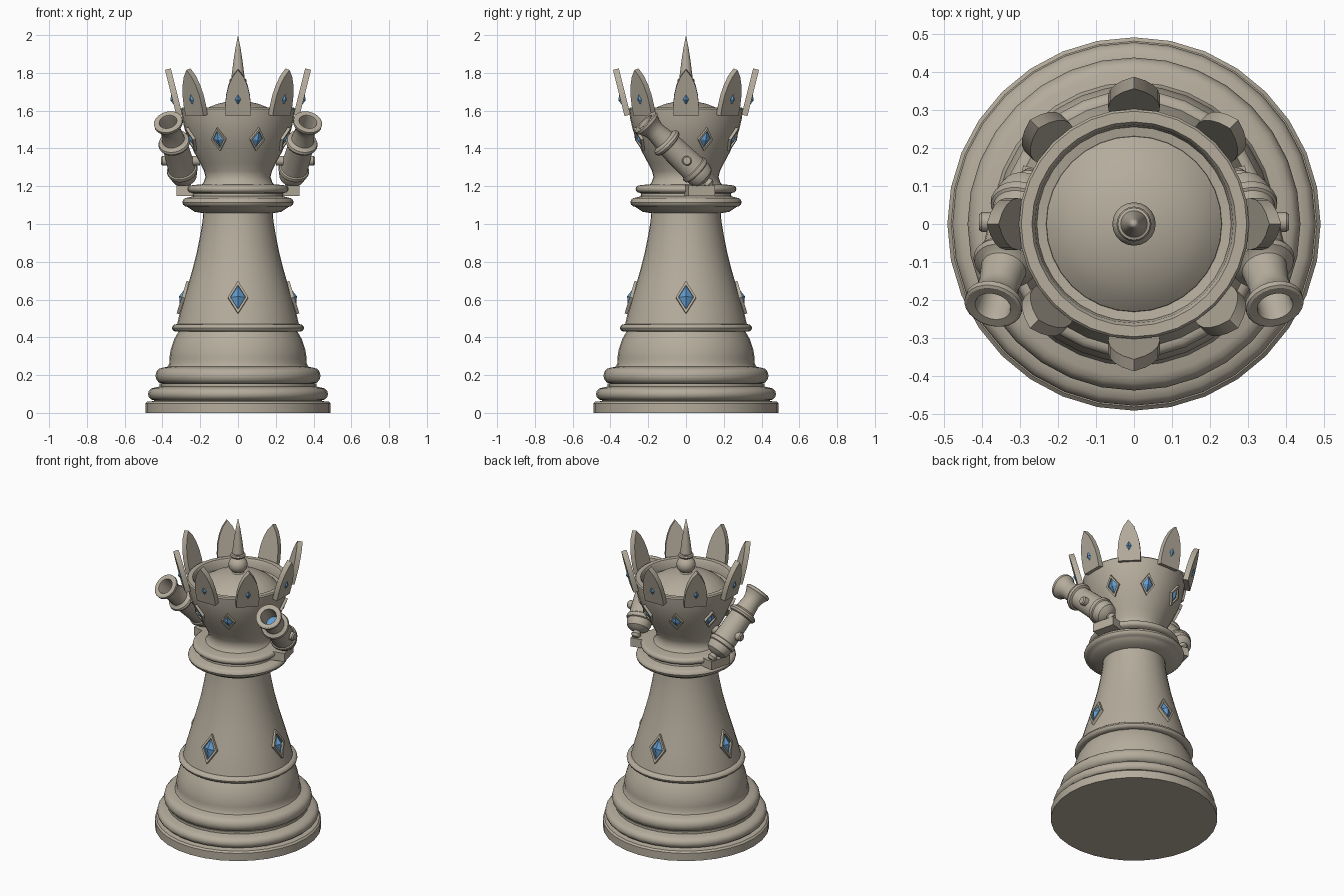
import bpy, bmesh, math
from mathutils import Matrix, Vector

if "Cube" in bpy.data.objects:
    bpy.data.objects.remove(bpy.data.objects["Cube"])


def material(name, rgb):
    m = bpy.data.materials.new(name)
    m.diffuse_color = (*rgb, 1)
    m.use_nodes = True
    m.node_tree.nodes["Principled BSDF"].inputs["Base Color"].default_value = m.diffuse_color
    return m


STONE = material("warm_grey_stone", (0.46, 0.415, 0.335))
BLUE = material("blue_gem", (0.12, 0.33, 0.62))


def finish(name, bm, mat, smooth=True, mirror=False):
    bmesh.ops.recalc_face_normals(bm, faces=bm.faces)
    me = bpy.data.meshes.new(name)
    bm.to_mesh(me)
    bm.free()
    ob = bpy.data.objects.new(name, me)
    bpy.context.collection.objects.link(ob)
    me.materials.append(mat)
    if mirror:
        ob.modifiers.new("mirror", 'MIRROR')
    if smooth:
        bpy.ops.object.select_all(action='DESELECT')
        ob.select_set(True)
        bpy.context.view_layer.objects.active = ob
        bpy.ops.object.shade_smooth_by_angle(angle=math.radians(35))
    return ob


def lathe(name, profile, mat=STONE, seg=32, M=Matrix(), mirror=False):
    """Revolve (radius, height) points round z, then move by M."""
    bm = bmesh.new()
    vs = [bm.verts.new((r, 0, z)) for r, z in profile]
    es = [bm.edges.new(p) for p in zip(vs, vs[1:])]
    bmesh.ops.spin(bm, geom=vs + es, cent=(0, 0, 0), axis=(0, 0, 1),
                   angle=2 * math.pi, steps=seg, use_duplicate=False)
    bmesh.ops.remove_doubles(bm, verts=bm.verts, dist=0.0005)
    bm.transform(M)
    return finish(name, bm, mat, True, mirror)


def bead(r, z, h, bulge, n=6):
    """Half-round moulding centred at height z."""
    return [(r + bulge * math.cos(a), z + h * math.sin(a))
            for a in (-math.pi / 2 + math.pi * i / n for i in range(n + 1))]


def surface_frame(az, r, z, tilt):
    """Matrix on the body: x sideways, y up the slope, z outward."""
    o, up = Vector((math.cos(az), math.sin(az), 0)), Vector((0, 0, 1))
    e = math.radians(tilt)
    n = o * math.cos(e) + up * math.sin(e)
    u = up * math.cos(e) - o * math.sin(e)
    M = Matrix((u.cross(n), u, n)).transposed().to_4x4()
    M.translation = o * r + up * z
    return M


def gem(name, M, w, h, depth):
    """Four-sided pointed gem."""
    bm = bmesh.new()
    rim = [bm.verts.new(p) for p in ((w, 0, 0), (0, h, 0), (-w, 0, 0), (0, -h, 0))]
    tip = bm.verts.new((0, 0, depth))
    bm.faces.new(rim)
    for i in range(4):
        bm.faces.new((rim[i], rim[(i + 1) % 4], tip))
    bm.transform(M)
    finish(name, bm, BLUE, False)


def setting(name, M, w, h, k, top):
    """Raised diamond frame with an open centre."""
    bm = bmesh.new()
    rings = []
    for s, z in ((1, -0.03), (1, top), (k, top), (k, -0.03)):
        rings.append([bm.verts.new((w * s * math.cos(a), h * s * math.sin(a), z))
                      for a in (0, math.pi / 2, math.pi, math.pi * 1.5)])
    for a, b in zip(rings, rings[1:]):
        for i in range(4):
            j = (i + 1) % 4
            bm.faces.new((a[i], a[j], b[j], b[i]))
    bm.transform(M)
    finish(name, bm, STONE, False)


# Stepped base
lathe("base", [(0, 0), (0.49, 0), (0.49, 0.05), (0.48, 0.06), (0.45, 0.062)]
      + bead(0.44, 0.10, 0.034, 0.037) + [(0.415, 0.14), (0.415, 0.155)]
      + bead(0.40, 0.197, 0.042, 0.037)
      + [(0.372, 0.245), (0.362, 0.265), (0.364, 0.29), (0.355, 0.34), (0.338, 0.39), (0.315, 0.43)]
      + bead(0.325, 0.45, 0.02, 0.025) + [(0.3, 0.47), (0, 0.47)])

# Tapering column
lathe("column", [(0.325, 0.46), (0.308, 0.53), (0.288, 0.6), (0.264, 0.68), (0.241, 0.76),
                 (0.218, 0.85), (0.2, 0.94), (0.187, 1.02), (0.182, 1.09)])

# Collar under the cup
lathe("collar", [(0.17, 1.055), (0.23, 1.065), (0.26, 1.085)]
      + bead(0.265, 1.115, 0.025, 0.03) + [(0.24, 1.147), (0.238, 1.162)]
      + bead(0.245, 1.185, 0.02, 0.022) + [(0.2, 1.21), (0.1, 1.21)])

# Crown cup with hollow rim
lathe("cup", [(0.2, 1.2), (0.182, 1.22), (0.172, 1.25), (0.18, 1.28), (0.2, 1.32), (0.232, 1.38),
              (0.26, 1.44), (0.282, 1.5), (0.296, 1.56), (0.302, 1.61), (0.296, 1.617),
              (0.268, 1.617), (0.26, 1.605), (0.255, 1.56), (0.2, 1.55)])

# Dome and finial
lathe("dome", [(0.232, 1.54), (0.23, 1.565), (0.2, 1.592), (0.16, 1.616),
               (0.11, 1.636), (0.055, 1.648), (0, 1.652)])
lathe("finial", [(0.04, 1.645)] + bead(0.012, 1.70, 0.048, 0.045, 8)[1:-1]
      + [(0.03, 1.745)] + bead(0.033, 1.76, 0.012, 0.013, 4)
      + [(0.035, 1.775), (0.026, 1.85), (0.014, 1.93), (0, 2.0)], seg=20)

# Crown points with small gems
for i in range(8):
    M = surface_frame(i * math.pi / 4, 0.31, 1.575, -14)
    half = [(0.066, 0), (0.068, 0.05), (0.063, 0.11), (0.05, 0.165), (0.03, 0.212)]
    outline = half + [(0, 0.252)] + [(-x, y) for x, y in reversed(half)]
    bm = bmesh.new()
    f = bm.faces.new([bm.verts.new((x, y, -0.016)) for x, y in outline])
    ext = bmesh.ops.extrude_face_region(bm, geom=[f])
    bmesh.ops.translate(bm, vec=(0, 0, 0.032),
                        verts=[v for v in ext["geom"] if isinstance(v, bmesh.types.BMVert)])
    bm.transform(M)
    finish(f"crown_point_{i}", bm, STONE)
    gem(f"point_gem_{i}", M @ Matrix.Translation((0, 0.09, 0.0155)), 0.016, 0.028, 0.012)

# Framed gems round the cup and column
for i in range(8):
    M = surface_frame((i + 0.5) * math.pi / 4, 0.264, 1.45, -23)
    setting(f"cup_setting_{i}", M, 0.042, 0.066, 0.72, 0.012)
    gem(f"cup_gem_{i}", M, 0.03, 0.047, 0.016)
for i in range(4):
    M = surface_frame(i * math.pi / 2, 0.287, 0.61, 17)
    setting(f"column_setting_{i}", M, 0.054, 0.09, 0.74, 0.012)
    gem(f"column_gem_{i}", M, 0.04, 0.066, 0.026)

# Pair of cannons, built on the right and mirrored
breech, muzzle = Vector((0.28, 0.10, 1.235)), Vector((0.37, -0.215, 1.54))
axis = muzzle - breech
L = axis.length
C = Matrix.Translation(breech) @ axis.to_track_quat('Z', 'Y').to_matrix().to_4x4()
lathe("cannon_barrel", [(0, -0.05), (0.02, -0.045), (0.03, -0.028), (0.02, -0.008), (0.045, 0),
                        (0.065, 0.015), (0.073, 0.04)] + bead(0.073, 0.075, 0.016, 0.01, 4)
      + [(0.072, 0.1), (0.068, 0.255)] + bead(0.068, 0.285, 0.018, 0.018, 4)
      + [(0.06, 0.31), (0.053, L - 0.075), (0.058, L - 0.05), (0.07, L - 0.022), (0.077, L - 0.015),
         (0.077, L), (0.07, L + 0.004), (0.048, L + 0.002), (0.045, L - 0.01), (0.045, L - 0.16)],
      seg=24, M=C, mirror=True)
lathe("cannon_bore_glow", [(0, L - 0.13), (0.046, L - 0.13), (0.046, L - 0.14), (0, L - 0.14)],
      BLUE, 24, C, True)
lathe("trunnion", [(0, 0.2), (0.026, 0.2), (0.026, 0.4), (0.02, 0.407), (0, 0.407)], seg=16,
      M=Matrix.Translation((0, 0.005, 1.335)) @ Matrix.Rotation(math.pi / 2, 4, 'Y'), mirror=True)

# Cannon mounts on the collar
bm = bmesh.new()
bmesh.ops.create_cube(bm, size=1)
bm.transform(Matrix.Translation((0.255, 0.07, 1.175)) @ Matrix.Rotation(math.radians(14), 4, 'Z')
             @ Matrix.Diagonal((0.11, 0.145, 0.055, 1)))
finish("cannon_mount", bm, STONE, False, True)
